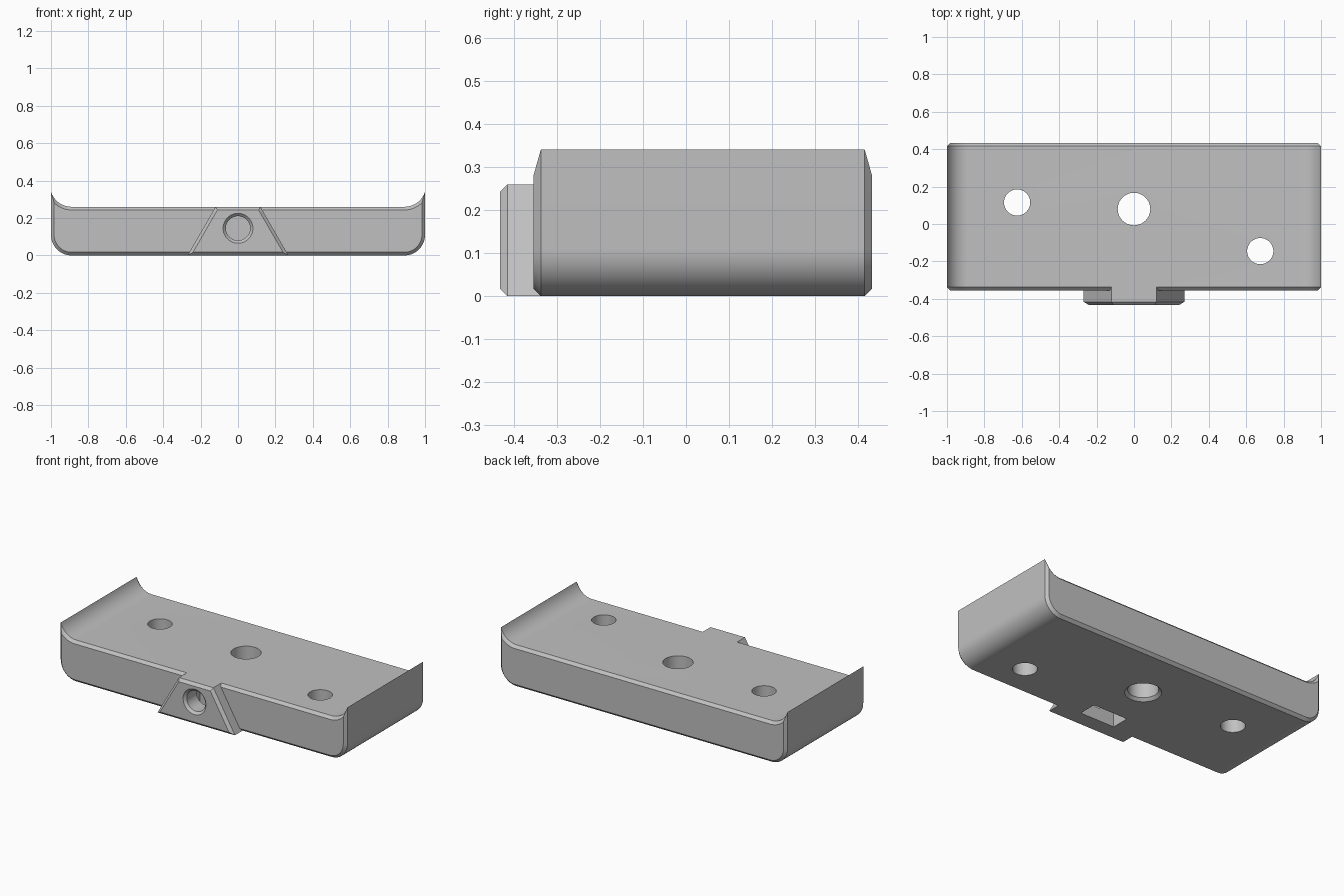
import bpy, bmesh, math
from mathutils import Matrix, Vector

cube = bpy.data.objects.get("Cube")
if cube:
    bpy.data.objects.remove(cube, do_unlink=True)

grey = bpy.data.materials.new("plain grey")
grey.use_nodes = True
COLOUR = (0.53, 0.53, 0.53, 1)
grey.diffuse_color = COLOUR
grey.node_tree.nodes["Principled BSDF"].inputs["Base Color"].default_value = COLOUR

TOP, TIP, CHAMFER = 0.26, 0.335, 0.017


def arc(cx, cz, r, a, b, n=14):
    return [(cx + r * math.cos(a + (b - a) * i / n), cz + r * math.sin(a + (b - a) * i / n))
            for i in range(n + 1)]


def tray_profile(d):
    """Rounded underside and flared lips, inset by d."""
    half = arc(0.89, 0.11, 0.11 - d, -math.pi / 2, 0)
    r = 0.115 + d
    end = -math.acos((0.11 - d) / r)
    half += arc(0.89, TOP + 0.115, r, end, -math.pi / 2)
    return half + [(-x, z) for x, z in reversed(half)]


def tab_profile(d):
    """Trapezoid with sides leaning 30 degrees, inset by d."""
    slope = math.tan(math.radians(30))
    side = lambda z: 0.27 - slope * z - d / math.cos(math.radians(30))
    lo, hi = d, TOP - d
    return [(-side(lo), lo), (side(lo), lo), (side(hi), hi), (-side(hi), hi)]


def make_object(name, bm):
    bmesh.ops.recalc_face_normals(bm, faces=bm.faces)
    mesh = bpy.data.meshes.new(name)
    bm.to_mesh(mesh)
    bm.free()
    mesh.materials.append(grey)
    obj = bpy.data.objects.new(name, mesh)
    bpy.context.collection.objects.link(obj)
    return obj


def loft(name, sections):
    """Bridge same-sized xz outlines placed at given y positions."""
    bm = bmesh.new()
    rings = [[bm.verts.new((x, y, z)) for x, z in outline] for y, outline in sections]
    for a, b in zip(rings, rings[1:]):
        for i in range(len(a)):
            j = (i + 1) % len(a)
            bm.faces.new((a[i], a[j], b[j], b[i]))
    bm.faces.new(rings[0])
    bm.faces.new(rings[-1])
    return make_object(name, bm)


def drill(name, start, direction, steps):
    """Turned cutter: (distance, radius) steps along a direction."""
    bm = bmesh.new()
    n = 48
    turn = Vector((0, 0, 1)).rotation_difference(Vector(direction)).to_matrix().to_4x4()
    place = Matrix.Translation(start) @ turn
    rings = [[bm.verts.new(place @ Vector((r * math.cos(math.tau * i / n),
                                          r * math.sin(math.tau * i / n), h)))
              for i in range(n)] for h, r in steps]
    for a, b in zip(rings, rings[1:]):
        for i in range(n):
            j = (i + 1) % n
            bm.faces.new((a[i], a[j], b[j], b[i]))
    bm.faces.new(rings[0])
    bm.faces.new(rings[-1])
    return make_object(name, bm)


def box(name, lo, hi):
    bm = bmesh.new()
    bmesh.ops.create_cube(bm, size=1)
    for v in bm.verts:
        v.co = [(a + b) / 2 + c * (b - a) for a, b, c in zip(lo, hi, v.co)]
    return make_object(name, bm)


# Tray with chamfered ends
FRONT, BACK = -0.355, 0.433
tray = loft("tray_body", [(FRONT, tray_profile(CHAMFER)), (FRONT + CHAMFER, tray_profile(0)),
                          (BACK - CHAMFER, tray_profile(0)), (BACK, tray_profile(CHAMFER))])

# Wedge-shaped front tab
tab = loft("front_tab", [(-BACK, tab_profile(CHAMFER)), (-BACK + CHAMFER, tab_profile(0)),
                         (FRONT + 0.03, tab_profile(0))])

# Holes and nut pocket
UP = (0, 0, 1)
cutters = [
    drill("right_hole_cutter", (-0.625, 0.115, -0.1), UP, [(0, 0.07), (0.6, 0.07)]),
    drill("left_hole_cutter", (0.675, -0.145, -0.1), UP, [(0, 0.07), (0.6, 0.07)]),
    drill("centre_hole_cutter", (0, 0.08, 0), UP,
          [(-0.02, 0.124), (CHAMFER, 0.087), (0.5, 0.087)]),
    drill("tab_hole_cutter", (0, -BACK, 0.145), (0, 1, 0),
          [(-0.02, 0.1), (0.015, 0.065), (0.23, 0.065)]),
    box("nut_pocket_cutter", (-0.12, -0.32, -0.1), (0.12, -0.205, 0.235)),
]

for other, operation in [(tab, 'UNION')] + [(c, 'DIFFERENCE') for c in cutters]:
    mod = tray.modifiers.new(other.name, 'BOOLEAN')
    mod.object, mod.operation, mod.solver = other, operation, 'EXACT'

# Bake the cuts, then drop the helpers
bpy.context.view_layer.update()
depsgraph = bpy.context.evaluated_depsgraph_get()
finished = bpy.data.meshes.new_from_object(tray.evaluated_get(depsgraph))
tray.modifiers.clear()
tray.data = finished
for helper in [tab] + cutters:
    bpy.data.objects.remove(helper, do_unlink=True)

bpy.ops.object.select_all(action='DESELECT')
tray.select_set(True)
bpy.context.view_layer.objects.active = tray
bpy.ops.object.shade_smooth_by_angle(angle=math.radians(25))
